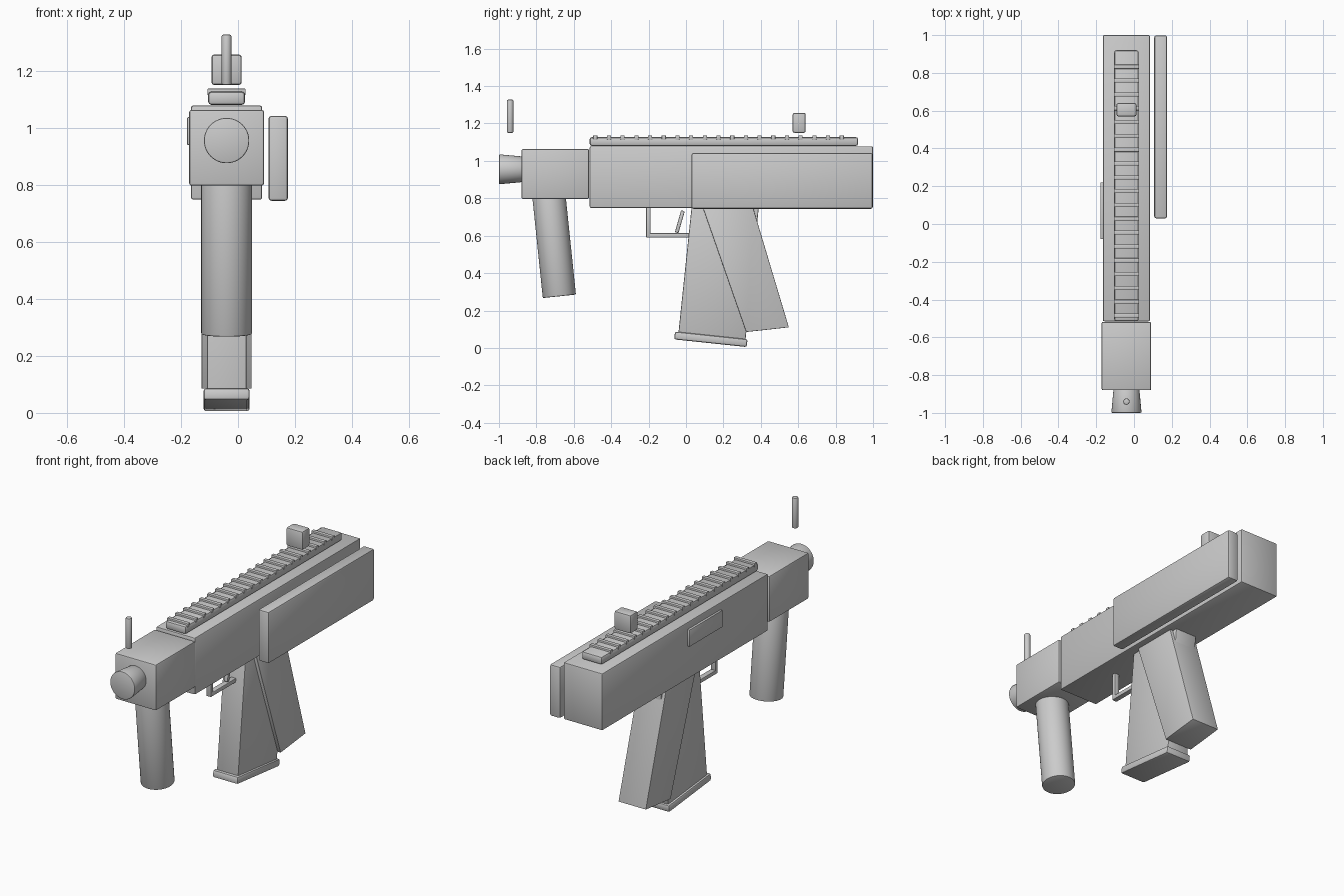
import bpy, bmesh, math
from mathutils import Matrix, Vector

if "Cube" in bpy.data.objects:
    bpy.data.objects.remove(bpy.data.objects["Cube"], do_unlink=True)

CX = -0.04  # centre plane of the body
TILT = math.radians(6)

grey = bpy.data.materials.new("plain grey")
grey.use_nodes = True
colour = (0.6, 0.6, 0.6, 1)
grey.diffuse_color = colour
grey.node_tree.nodes["Principled BSDF"].inputs["Base Color"].default_value = colour


def finish(name, bm, bevel=0.0):
    """Soften the sharp edges, then turn the bmesh into a shaded object."""
    bmesh.ops.recalc_face_normals(bm, faces=bm.faces)
    if bevel:
        edges = [e for e in bm.edges if e.calc_face_angle(0) > 1]
        bmesh.ops.bevel(bm, geom=edges, offset=bevel, segments=2,
                        profile=0.5, affect='EDGES', clamp_overlap=True)
    mesh = bpy.data.meshes.new(name)
    bm.to_mesh(mesh)
    bm.free()
    mesh.materials.append(grey)
    obj = bpy.data.objects.new(name, mesh)
    bpy.context.collection.objects.link(obj)
    bpy.ops.object.select_all(action='DESELECT')
    obj.select_set(True)
    bpy.context.view_layer.objects.active = obj
    bpy.ops.object.shade_smooth_by_angle(angle=math.radians(35))
    return obj


def box(name, x, y, z, bevel=0.008, tilt=0.0):
    """Box from (min, max) ranges, tilted about x through its centre."""
    bm = bmesh.new()
    bmesh.ops.create_cube(bm, size=1)
    size = [b - a for a, b in (x, y, z)]
    mid = Vector([(a + b) / 2 for a, b in (x, y, z)])
    bm.transform(Matrix.Translation(mid) @ Matrix.Rotation(tilt, 4, 'X')
                 @ Matrix.Diagonal((*size, 1)))
    return finish(name, bm, bevel)


def rod(name, start, end, r1, r2, bevel=0.004):
    """Round bar or cone between two points."""
    bm = bmesh.new()
    axis = Vector(end) - Vector(start)
    bmesh.ops.create_cone(bm, cap_ends=True, segments=48, radius1=r1,
                          radius2=r2, depth=axis.length)
    bm.transform(Matrix.Translation((Vector(start) + Vector(end)) / 2)
                 @ axis.to_track_quat('Z', 'Y').to_matrix().to_4x4())
    return finish(name, bm, bevel)


def prism(name, outline, half_width, bevel=0.006):
    """Side outline in y, z extruded across the centre plane."""
    bm = bmesh.new()
    face = bm.faces.new([bm.verts.new((CX - half_width, y, z)) for y, z in outline])
    new = bmesh.ops.extrude_face_region(bm, geom=[face])["geom"]
    bmesh.ops.translate(bm, vec=(2 * half_width, 0, 0),
                        verts=[v for v in new if isinstance(v, bmesh.types.BMVert)])
    return finish(name, bm, bevel)


def across(half_width):
    return (CX - half_width, CX + half_width)


# Main body, front housing and muzzle
box("receiver", across(0.125), (-0.515, 1.0), (0.748, 1.078))
box("front_housing", across(0.131), (-0.88, -0.518), (0.797, 1.063))
rod("muzzle", (CX, -1.0, 0.955), (CX, -0.87, 0.955), 0.08, 0.068, 0.006)

# Side stock and side port
box("folded_stock", (0.107, 0.175), (0.03, 0.998), (0.744, 1.042), 0.01)
box("side_port", (-0.178, -0.16), (-0.08, 0.22), (0.94, 1.037), 0.002)

# Top rail with evenly spaced ribs
box("top_rail", across(0.065), (-0.515, 0.92), (1.08, 1.127), 0.012)
for i in range(19):
    y = -0.485 + i * 0.0732
    box(f"rail_rib_{i + 1}", across(0.067), (y - 0.011, y + 0.011), (1.115, 1.137), 0.002)

# Sights
rod("front_sight", (CX, -0.94, 1.15), (CX, -0.94, 1.327), 0.017, 0.017, 0.006)
box("rear_sight", across(0.053), (0.57, 0.64), (1.15, 1.257), 0.01)

# Forward grip
rod("forward_grip", (CX, -0.742, 0.9), (CX, -0.677, 0.276), 0.089, 0.089, 0.005)

# Magazine with its base plate
prism("magazine", [(0.04, 0.85), (0.395, 0.81), (0.318, 0.04), (-0.041, 0.075)], 0.069)
box("magazine_base", across(0.081), (-0.062, 0.328), (0.025, 0.067), 0.01, -TILT)

# Rear grip
prism("rear_grip", [(0.092, 0.744), (0.096, 0.76), (0.358, 0.76), (0.363, 0.735),
                    (0.55, 0.11), (0.322, 0.085)], 0.088, 0.003)

# Trigger and its guard
box("guard_post", across(0.016), (-0.213, -0.189), (0.59, 0.77), 0.005)
box("guard_bar", across(0.016), (-0.213, 0.05), (0.59, 0.614), 0.005)
box("trigger", across(0.012), (-0.043, -0.023), (0.614, 0.736), 0.005, math.radians(-16))
